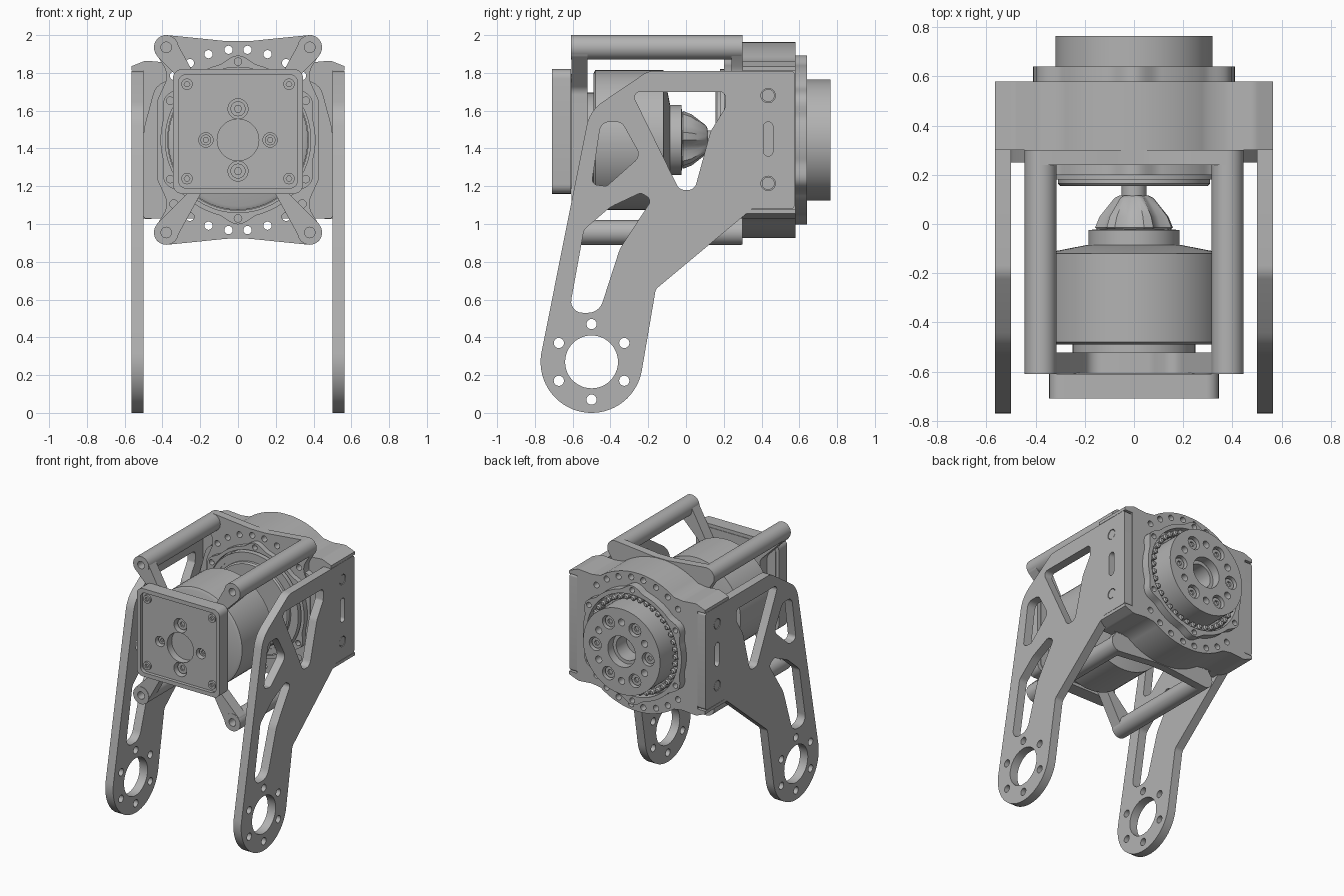
import bpy, bmesh
from math import sin, cos, pi, radians, hypot
from mathutils import Vector, Matrix

if "Cube" in bpy.data.objects:
    bpy.data.objects.remove(bpy.data.objects["Cube"])

AXIS = 1.445  # height of the drive axis
grey = bpy.data.materials.new("machined_grey")
grey.use_nodes = True
grey.diffuse_color = (0.45, 0.45, 0.45, 1)
grey.node_tree.nodes["Principled BSDF"].inputs["Base Color"].default_value = grey.diffuse_color


def finish(name, bm):
    """Clean the mesh, link it and shade it smooth with sharp edges."""
    bmesh.ops.remove_doubles(bm, verts=bm.verts, dist=1e-5)
    bmesh.ops.recalc_face_normals(bm, faces=bm.faces)
    mesh = bpy.data.meshes.new(name)
    bm.to_mesh(mesh)
    bm.free()
    mesh.materials.clear()
    mesh.materials.append(grey)
    obj = bpy.data.objects.new(name, mesh)
    bpy.context.collection.objects.link(obj)
    bpy.ops.object.select_all(action='DESELECT')
    obj.select_set(True)
    bpy.context.view_layer.objects.active = obj
    bpy.ops.object.shade_smooth_by_angle(angle=radians(30))
    return obj


def circle(u, v, r, n=24):
    return [(u + r * cos(2 * pi * i / n), v + r * sin(2 * pi * i / n)) for i in range(n)]


def ring(radius, r, angles, n=16):
    """Circles spaced round the drive axis."""
    return [circle(radius * cos(radians(a)), AXIS + radius * sin(radians(a)), r, n) for a in angles]


def rounded(points, default=0.03, n=6):
    """Polygon with filleted corners; a third value sets a corner's radius."""
    out = []
    for i, p in enumerate(points):
        c = Vector(p[:2])
        r = p[2] if len(p) > 2 else default
        a = Vector(points[i - 1][:2]) - c
        b = Vector(points[(i + 1) % len(points)][:2]) - c
        half = a.angle(b) / 2
        if r == 0 or half > 1.55:
            out.append(tuple(c))
            continue
        tan = cos(half) / sin(half)
        d = min(r * tan, a.length * 0.48, b.length * 0.48)
        start, end = c + a.normalized() * d, c + b.normalized() * d
        mid = c + (a.normalized() + b.normalized()).normalized() * (d / cos(half))
        s, e = start - mid, end - mid
        turn = s.angle_signed(e)
        for k in range(n + 1):
            out.append(tuple(mid + Matrix.Rotation(-turn * k / n, 2) @ s))
    return out


def rect(w, z0, z1, r):
    return rounded([(-w, z0), (w, z0), (w, z1), (-w, z1)], r)


def mirrored(half):
    """Quarter outline (top centre to right middle) reflected about both axes."""
    quarter = [(x, z - AXIS, *r) for x, z, *r in half]
    right = quarter + [(x, -z, *r) for x, z, *r in reversed(quarter)]
    return [(x, z + AXIS, *r) for x, z, *r in right + [(-x, z, *r) for x, z, *r in reversed(right)]]


def plate(name, outline, holes, d0, d1, side=False):
    """Extrude an outline with holes along y, or along x for side plates."""
    cu = bpy.data.curves.new(name, 'CURVE')
    cu.dimensions, cu.fill_mode = '2D', 'BOTH'
    cu.extrude = (d1 - d0) / 2
    for loop in [outline] + holes:
        sp = cu.splines.new('POLY')
        sp.points.add(len(loop) - 1)
        for pt, (u, v) in zip(sp.points, loop):
            pt.co = (u, v, 0, 1)
        sp.use_cyclic_u = True
    tmp = bpy.data.objects.new(name, cu)
    bm = bmesh.new()
    bm.from_mesh(tmp.to_mesh())
    bpy.data.objects.remove(tmp)
    bpy.data.curves.remove(cu)
    mid = (d0 + d1) / 2
    for v in bm.verts:
        u, w, d = v.co
        v.co = (d + mid, u, w) if side else (u, d + mid, w)
    return finish(name, bm)


def lathe(name, profile, x=0, z=AXIS, steps=64, notch=1):
    """Turn (radius, y) points about a y axis; notch shrinks every other step."""
    bm = bmesh.new()
    rings = []
    for r, y in profile:
        rings.append([bm.verts.new((x + r * f * cos(a), y, z + r * f * sin(a)))
                      for k in range(steps)
                      for a, f in [(2 * pi * k / steps, notch if k // 2 % 2 else 1)]])
    for a, b in zip(rings, rings[1:]):
        for k in range(steps):
            j = (k + 1) % steps
            bm.faces.new((a[k], a[j], b[j], b[k]))
    bm.faces.new(rings[0])
    bm.faces.new(rings[-1])
    return finish(name, bm)


def bolt(name, x, z, y0, y1, r, front):
    """Socket cap: a ring with a recessed hexagon."""
    plate(name, circle(x, z, r), [circle(x, z, r * 0.5, 6)], y0, y1)
    inner = (y0 + 0.015, y1) if front else (y0, y1 - 0.015)
    lathe(name + "_core", [(r * 0.6, inner[0]), (r * 0.6, inner[1])], x, z, 12)


# Two side legs with lightening cut-outs
foot_y, foot_z = -0.5, 0.27
arc = [(foot_y + 0.27 * cos(radians(a)), foot_z + 0.27 * sin(radians(a)), 0)
       for a in range(-10, -192, -6)]
leg = rounded(arc + [(-0.51, 1.60, 0.2), (-0.2, 1.81, 0.1), (0.575, 1.81, 0.02),
                     (0.575, 1.08, 0.02), (0.35, 1.08, 0.01), (-0.16, 0.655, 0.04)])
cuts = [
    rounded([(-0.29, 1.70), (0.21, 1.70), (0.205, 1.61), (0.13, 1.49, 0.1),
             (0.045, 1.18, 0.045), (-0.035, 1.18, 0.045)]),
    rounded([(-0.45, 1.54, 0.05), (-0.34, 1.54, 0.05), (-0.24, 1.36, 0.05),
             (-0.42, 1.20), (-0.50, 1.21)]),
    rounded([(-0.54, 0.97, 0.05), (-0.40, 1.09, 0.2), (-0.24, 1.165), (-0.18, 1.13), (-0.35, 0.87, 0.2),
             (-0.46, 0.53, 0.08), (-0.62, 0.53, 0.06)]),
    circle(foot_y, foot_z, 0.14, 48),
    rounded([(0.41, 1.36), (0.46, 1.36), (0.46, 1.54), (0.41, 1.54)], 0.024),
    circle(0.435, 1.68, 0.038), circle(0.435, 1.215, 0.038)]
cuts += [circle(foot_y + 0.2 * cos(k * pi / 3 + pi / 2), foot_z + 0.2 * sin(k * pi / 3 + pi / 2), 0.027)
         for k in range(6)]
for side, x0 in (("left", 0.50), ("right", -0.565)):
    plate(side + "_leg", leg, cuts, x0, x0 + 0.065, True)
    for h in (1.68, 1.215):
        plate(side + "_leg_bolt", circle(0.435, h, 0.034), [], x0 + 0.002, x0 + 0.063, True)

# Gear housing with bulged top and bottom and clasping ears
rim_angles = [s + d for s in (90, 270) for d in (-45, -32, -19, -6, 6, 19, 32, 45)]
bulge = [(0.52 * sin(radians(a)), AXIS + 0.52 * cos(radians(a)), 0) for a in range(0, 37, 4)]
housing = mirrored(bulge[1:] + [(0.38, 1.855, 0.1), (0.49, 1.865, 0.06), (0.565, 1.835, 0),
                                (0.565, 1.812, 0), (0.50, 1.812, 0)])
plate("gear_housing", rounded(housing), ring(0.48, 0.022, rim_angles), 0.30, 0.58)
step = rounded([(-0.5, 1.03), (0.5, 1.03), (0.5, 1.5, 0.3), (0.43, 1.76, 0.1),
                (-0.43, 1.76, 0.1), (-0.5, 1.5, 0.3)], 0.01)
plate("housing_step", step, [], 0.25, 0.301)

# Rear mounting plate with four post bosses
boss = [(0.38 + 0.065 * cos(radians(a)), 1.935 + 0.065 * sin(radians(a)), 0)
        for a in range(95, -46, -14)]
rear = mirrored([(0.06, 1.968, 0.2)] + boss + [(0.365, 1.79, 0.1), (0.43, 1.65, 0.1)])
plate("rear_mount", rounded(rear), ring(0.48, 0.022, rim_angles) + [circle(0, AXIS, 0.33, 64)], 0.24, 0.30)

# Front mounting plate shaped as an X
arms = mirrored([(0.07, 1.71, 0.1), (0.17, 1.68, 0.08), (0.335, 1.98, 0.06), (0.40, 2.0, 0.06),
                 (0.445, 1.935, 0.05), (0.43, 1.89, 0.04), (0.25, 1.71, 0.06), (0.25, 1.6, 0.1)])
posts = [(sx * 0.38, AXIS + sz * 0.49) for sx in (-1, 1) for sz in (-1, 1)]
plate("front_mount", rounded(arms), [circle(x, z, 0.028) for x, z in posts], -0.607, -0.522)
for x, z in posts:
    plate("post", circle(x, z, 0.065, 32), [circle(x, z, 0.028)], -0.61, 0.295)

# Electronics tray on the front
bores = [(0.17, AXIS, 0.038), (-0.17, AXIS, 0.038), (0, AXIS + 0.165, 0.053), (0, AXIS - 0.165, 0.053)]
plate("tray_rim", rect(0.345, 1.16, 1.82, 0.05), [rect(0.315, 1.19, 1.79, 0.04)], -0.71, -0.61)
plate("tray_floor", rect(0.32, 1.185, 1.795, 0.04),
      [circle(x, z, r) for x, z, r in bores] + [circle(0, AXIS, 0.11, 48)], -0.685, -0.606)
plate("tray_back", circle(0, AXIS, 0.25, 48), [], -0.63, -0.49)
for x, z, r in bores:
    bolt("tray_bolt", x, z, -0.66, -0.62, r * 0.75, True)
for x in (-0.27, 0.27):
    for z in (1.24, 1.74):
        bolt("corner_bolt", x, z, -0.70, -0.68, 0.03, True)

# Motor, coupling and shaft
lathe("motor", [(0.35, -0.49), (0.37, -0.48), (0.37, -0.12), (0.19, -0.085)])
lathe("coupling_hub", [(0.185, -0.09), (0.185, -0.025), (0.14, -0.02)])
lathe("coupling_jaw", [(0.14, -0.03), (0.158, -0.015), (0.14, 0.03), (0.08, 0.105), (0.06, 0.115)],
      steps=24, notch=0.8)
lathe("shaft", [(0.05, 0.10), (0.05, 0.17)], steps=32)


# Lobed bearing flanges in front of and behind the housing
def lobed():
    pts = []
    for k in range(180):
        a = 2 * pi * k / 180
        r = 0.41 + 0.037 * max(0, cos(6 * (a - pi / 2))) ** 2
        pts.append((r * cos(a), AXIS + r * sin(a)))
    return pts


lobes = range(30, 390, 60)
lathe("input_disc", [(0.30, 0.155), (0.31, 0.165), (0.31, 0.185), (0.34, 0.185), (0.34, 0.25)])
plate("input_flange", lobed(), ring(0.415, 0.02, lobes) + [circle(0, AXIS, 0.385, 64)], 0.20, 0.25)
plate("input_race", circle(0, AXIS, 0.375, 64), [circle(0, AXIS, 0.335, 64)], 0.18, 0.25)
plate("output_flange", lobed(), ring(0.415, 0.02, lobes) + [circle(0, AXIS, 0.38, 64)], 0.579, 0.64)
for k in range(40):
    a = 2 * pi * k / 40
    lathe("bearing_roller", [(0.02, 0.579), (0.02, 0.63), (0.012, 0.64)],
          0.351 * cos(a), AXIS + 0.351 * sin(a), 10)

# Output hub with bolt circle
sockets = range(0, 360, 60)
holes = ring(0.22, 0.05, sockets) + ring(0.22, 0.026, lobes) + [circle(0, AXIS, 0.115, 48)]
plate("output_hub", circle(0, AXIS, 0.32, 72), holes, 0.70, 0.765)
plate("hub_base", circle(0, AXIS, 0.32, 72), [circle(0, AXIS, 0.09, 48)], 0.579, 0.701)
for a in sockets:
    bolt("hub_bolt", 0.22 * cos(radians(a)), AXIS + 0.22 * sin(radians(a)), 0.70, 0.745, 0.04, False)
